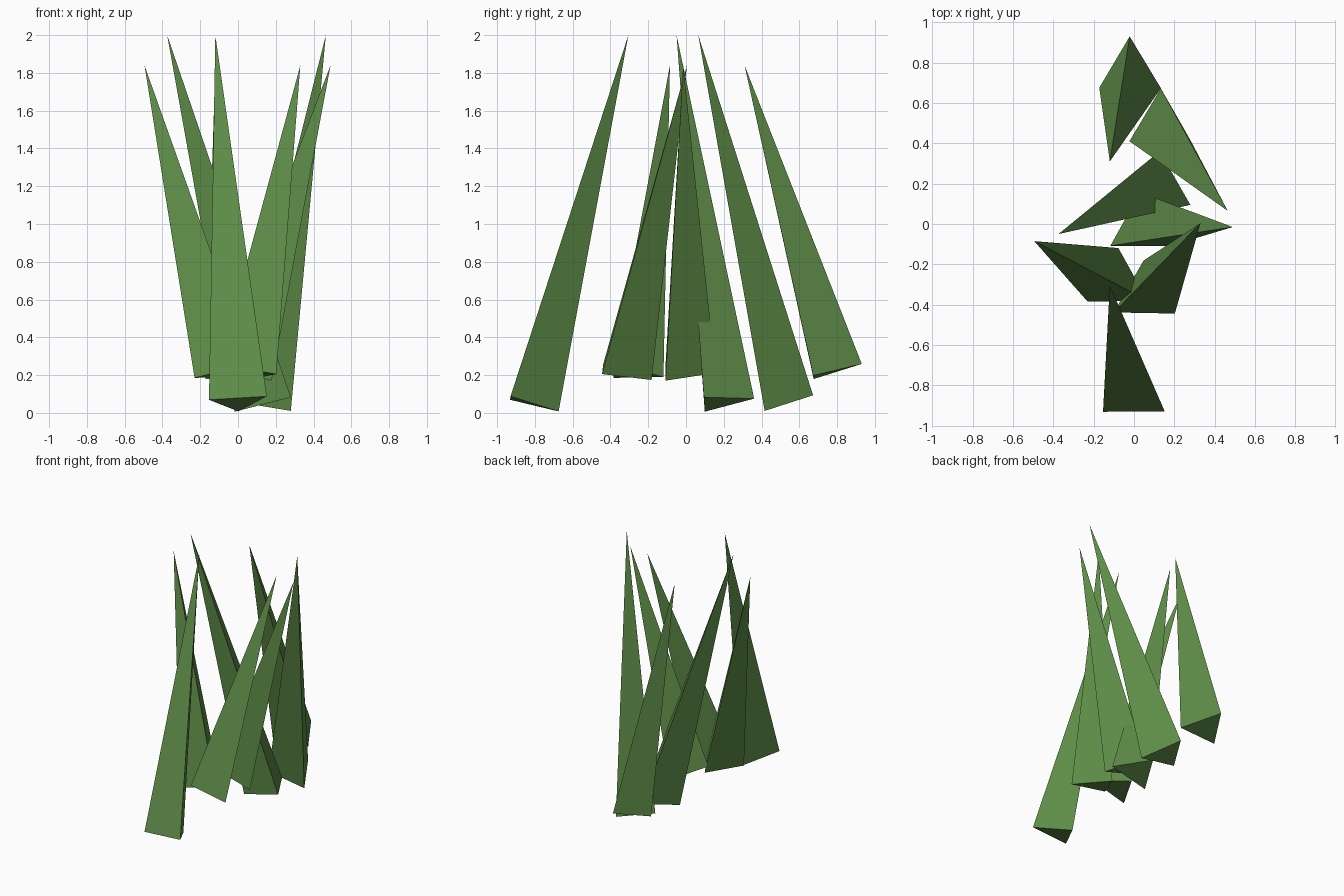
import bpy
from mathutils import Vector

if "Cube" in bpy.data.objects:
    bpy.data.objects.remove(bpy.data.objects["Cube"])

green = bpy.data.materials.new("leaf_green")
green.diffuse_color = (0.113, 0.265, 0.065, 1.0)
green.use_nodes = True
green.node_tree.nodes["Principled BSDF"].inputs["Base Color"].default_value = green.diffuse_color

BASE_RADIUS = 0.177


def blade(name, base, tip):
    """Three-sided spike from the centre of its base to its tip."""
    base, tip = Vector(base), Vector(tip)
    axis = tip - base
    bpy.ops.mesh.primitive_cone_add(vertices=3, radius1=BASE_RADIUS, radius2=0,
                                    depth=axis.length, location=(base + tip) / 2)
    obj = bpy.context.object
    obj.name = name
    obj.rotation_mode = 'QUATERNION'
    obj.rotation_quaternion = Vector((0, 0, 1)).rotation_difference(axis)
    obj.data.materials.append(green)


# Tall blades reach 2.0, raised short blades reach 1.84
LOW, RAISED = 0.055, 0.212
TALL, SHORT = 2.0, 1.84

# Tall blades
blade("tall_blade_front", (0.0, -0.845, LOW), (-0.12, -0.305, TALL))
blade("tall_blade_middle", (0.13, 0.185, LOW), (-0.375, -0.05, TALL))
blade("tall_blade_back", (0.13, 0.50, LOW), (0.465, 0.065, TALL))

# Short blades
blade("short_blade_left", (-0.08, -0.295, RAISED), (-0.495, -0.085, SHORT))
blade("short_blade_front_right", (0.05, -0.355, RAISED), (0.33, 0.005, SHORT))
blade("short_blade_right", (0.03, -0.02, RAISED), (0.49, -0.015, SHORT))
blade("short_blade_back", (-0.02, 0.76, RAISED), (-0.12, 0.31, SHORT))
